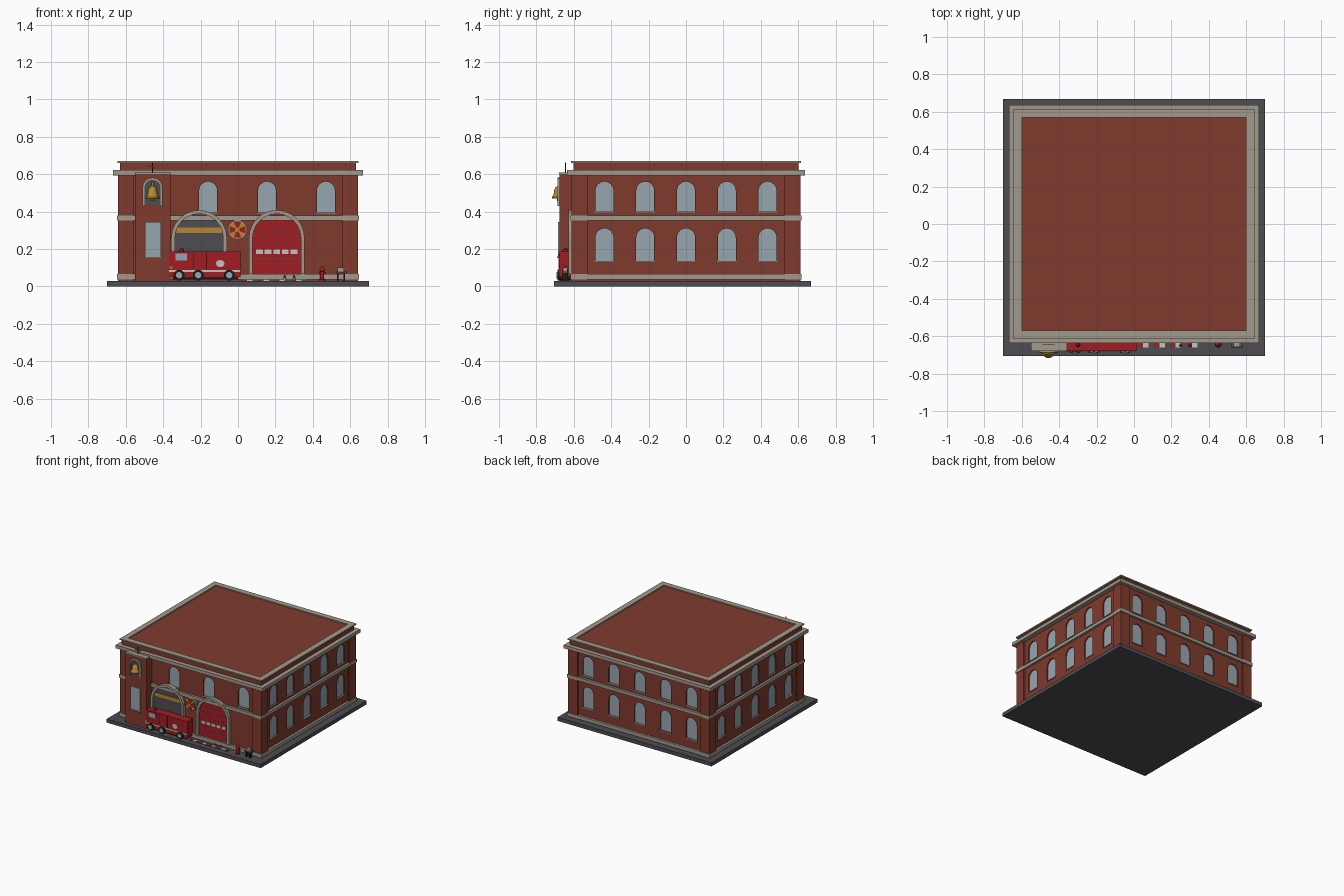
import bpy, bmesh
from math import pi, sin, cos, radians
from mathutils import Matrix, Vector

if "Cube" in bpy.data.objects:
    bpy.data.objects.remove(bpy.data.objects["Cube"])


def material(name, rgb):
    m = bpy.data.materials.new(name)
    m.use_nodes = True
    m.diffuse_color = (*rgb, 1)
    m.node_tree.nodes["Principled BSDF"].inputs["Base Color"].default_value = (*rgb, 1)
    return m


brick = material("brick", (.215, .043, .026))
stone = material("pale stone", (.36, .32, .26))
slate = material("dark slate", (.075, .075, .085))
glass = material("window glass", (.31, .38, .43))
red = material("bright red", (.36, .012, .016))
gold = material("gold", (.48, .24, .03))
black = material("black", (.012, .012, .014))
white = material("off white", (.55, .55, .53))


def finish(name, bm, mat):
    bmesh.ops.recalc_face_normals(bm, faces=bm.faces)
    mesh = bpy.data.meshes.new(name)
    bm.to_mesh(mesh)
    bm.free()
    mesh.materials.append(mat)
    ob = bpy.data.objects.new(name, mesh)
    bpy.context.collection.objects.link(ob)
    return ob


def box(name, x0, x1, y0, y1, z0, z1, mat):
    bm = bmesh.new()
    bmesh.ops.create_cube(bm, size=1)
    for v in bm.verts:
        v.co = Vector((x1 if v.co.x > 0 else x0, y1 if v.co.y > 0 else y0, z1 if v.co.z > 0 else z0))
    return finish(name, bm, mat)


def slab(name, hx, hy, z0, z1, mat):
    return box(name, -hx, hx, -hy, hy, z0, z1, mat)


def add_prism(bm, pts, d0, d1, side=0):
    # outline on a wall plane, extruded outward from depth d0 to d1
    m = Matrix.Rotation(side * pi / 2, 4, 'Z') @ Matrix.Rotation(pi / 2, 4, 'X')
    lo = [bm.verts.new(m @ Vector((u, v, d0))) for u, v in pts]
    hi = [bm.verts.new(m @ Vector((u, v, d1))) for u, v in pts]
    bm.faces.new(lo[::-1])
    bm.faces.new(hi)
    for i in range(len(pts)):
        j = (i + 1) % len(pts)
        bm.faces.new((lo[i], lo[j], hi[j], hi[i]))


def prism(name, pts, d0, d1, mat, side=0):
    bm = bmesh.new()
    add_prism(bm, pts, d0, d1, side)
    return finish(name, bm, mat)


def rect(u0, u1, v0, v1):
    return [(u0, v0), (u1, v0), (u1, v1), (u0, v1)]


def arch(u, half, v0, top, n=12):
    spring = top - half
    arc = [(u + half * cos(pi * i / n), spring + half * sin(pi * i / n)) for i in range(n + 1)]
    return [(u + half, v0)] + arc + [(u - half, v0)]


def arch_band(u, half, v0, top, w):
    return arch(u, half, v0, top) + arch(u, half - w, v0, top - w)[::-1]


def disc(u, v, r, n=16):
    return [(u + r * cos(2 * pi * i / n), v + r * sin(2 * pi * i / n)) for i in range(n)]


def lathe(name, profile, at, mat, n=16):
    bm = bmesh.new()
    rings = [[bm.verts.new((at[0] + r * cos(2 * pi * i / n), at[1] + r * sin(2 * pi * i / n), at[2] + z))
              for i in range(n)] for r, z in profile]
    for a, b in zip(rings, rings[1:]):
        for i in range(n):
            bm.faces.new((a[i], a[i - 1], b[i - 1], b[i]))
    bm.faces.new(rings[0])
    bm.faces.new(rings[-1])
    ob = finish(name, bm, mat)
    bpy.context.view_layer.objects.active = ob
    ob.select_set(True)
    bpy.ops.object.shade_smooth_by_angle(angle=radians(40))
    ob.select_set(False)
    return ob


# Ground slab and main walls
HX, HY = .63, .60
box("ground_slab", -.7, .7, -.705, .668, 0, .03, slate)
walls = slab("walls", HX, HY, .025, .60, brick)

# Arched windows, recessed into the walls
windows = [(0, u, .395, .56, HY) for u in (-.16, .155, .47)]
for side, step, depth in ((1, .218, HX), (2, .235, HY), (3, .218, HX)):
    for i in range(-2, 3):
        windows += [(side, i * step, .40, .56, depth), (side, i * step, .135, .31, depth)]
cut, panes, sills = bmesh.new(), bmesh.new(), bmesh.new()
for side, u, v0, v1, d in windows:
    add_prism(cut, arch(u, .048, v0, v1), d - .014, d + .02, side)
    add_prism(panes, arch(u, .048, v0, v1), d - .02, d - .009, side)
    add_prism(sills, rect(u - .052, u + .052, v0 - .006, v0), d - .01, d + .006, side)
cutter = finish("window_cutter", cut, brick)
cutter.hide_render = True
finish("window_panes", panes, glass)
finish("window_sills", sills, stone)
mod = walls.modifiers.new("windows", 'BOOLEAN')
mod.operation, mod.solver, mod.object = 'DIFFERENCE', 'EXACT', cutter
bpy.context.view_layer.objects.active = walls
bpy.ops.object.modifier_apply(modifier=mod.name)
bpy.data.objects.remove(cutter)

# Corner pilasters
for sx in (-1, 1):
    for sy in (-1, 1):
        xs, ys = sorted((sx * .558, sx * .642)), sorted((sy * .527, sy * .612))
        box("corner_pilaster", *xs, *ys, .03, .60, brick)

# Stone courses, cornice, parapet and coping
slab("base_course", .648, .618, .036, .065, stone)
slab("belt_course", .648, .618, .352, .378, stone)
slab("cornice", .667, .637, .594, .621, stone)
slab("parapet", .632, .602, .62, .661, brick)
for s in (-1, 1):
    box("coping_side", *sorted((s * .60, s * .645)), -.615, .615, .66, .67, stone)
    box("coping_end", -.60, .60, *sorted((s * .57, s * .615)), .66, .67, stone)

# Bell tower
TX = -.457
box("tower", -.55, -.36, -.675, -.59, .03, .602, brick)
box("tower_cap", -.552, -.358, -.678, -.59, .60, .608, stone)
prism("bell_niche", arch(TX, .045, .435, .572), .674, .678, slate)
prism("bell_niche_surround", arch_band(TX, .054, .43, .581, .011), .674, .686, stone)
prism("tower_window", rect(-.497, -.412, .16, .345), .674, .684, glass)
prism("tower_window_sill", rect(-.502, -.407, .153, .16), .674, .69, stone)
lathe("bell", [(.036, 0), (.036, .008), (.027, .018), (.024, .045), (.016, .06), (.006, .066), (.006, .085)],
      (TX, -.681, .47), gold)
lathe("bell_clapper", [(.008, 0), (.008, .016)], (TX, -.681, .457), gold, 8)

# Weather vane
lathe("vane_rod", [(.0025, 0), (.0025, .057)], (TX, -.645, .606), black, 8)
prism("vane_arrow", [(-.49, .638), (-.44, .638), (-.44, .632), (-.425, .64),
                     (-.44, .648), (-.44, .642), (-.49, .642)], .643, .647, gold)

# Two arched vehicle bays
for u, mat, label in ((-.208, slate, "open_bay"), (.207, red, "bay_door")):
    prism(label, arch(u, .13, .068, .392), .595, .608, mat)
    prism(label + "_surround", arch_band(u, .149, .066, .408, .02), .595, .628, stone)
prism("open_bay_sign", rect(-.33, -.085, .286, .315), .605, .614, gold)
for i in range(5):
    u = .115 + i * .046
    prism("bay_door_pane", rect(u - .018, u + .018, .174, .196), .605, .612, white)
for z in (.12, .15, .22, .27, .31):
    prism("bay_door_groove", rect(.08, .334, z, z + .003), .605, .609, slate)

# Round emblem between the bays
EX, EZ = -.003, .303
prism("emblem_rim", disc(EX, EZ, .052, 20), .595, .618, stone)
prism("emblem_field", disc(EX, EZ, .045, 20), .61, .621, gold)
for k in range(4):
    a = k * pi / 2
    petal = [(.008, -.006), (.043, -.02), (.043, .02), (.008, .006)]
    prism("emblem_petal", [(EX + r * cos(a) - t * sin(a), EZ + r * sin(a) + t * cos(a)) for r, t in petal],
          .615, .624, red)
prism("emblem_centre", disc(EX, EZ, .013, 12), .615, .627, gold)

# Fire engine parked along the front
box("engine_body", -.368, .014, -.678, -.61, .05, .187, red)
box("engine_chassis", -.35, 0, -.67, -.61, .038, .052, black)
prism("engine_cab_window", rect(-.333, -.272, .138, .175), .676, .682, glass)
prism("engine_stripe", rect(-.368, .014, .078, .088), .676, .682, white)
prism("engine_crest", [(-.095 + u * 1.2, .122 + v) for u, v in disc(0, 0, .019)], .676, .683, white)
prism("engine_headlamp", rect(-.366, -.35, .095, .107), .676, .683, gold)
for u in (-.24, -.17):
    prism("engine_locker_line", rect(u, u + .003, .092, .18), .676, .68, black)
lathe("engine_beacon", [(.012, 0), (.012, .012), (.006, .018)], (-.3, -.645, .186), red, 10)
for u in (-.315, -.213, -.047):
    prism("engine_tyre", disc(u, .06, .029), .62, .688, black)
    prism("engine_hub", disc(u, .06, .017, 12), .68, .693, glass)

# Striped kerb line in front of the bay door
for i in range(12):
    u = .02 + i * .029
    box("kerb_stripe", u, u + .029, -.66, -.635, .029, .036, (red, white, slate)[i % 3])

# Traffic cones, hydrant and bench
for u in (.25, .30):
    lathe("cone_foot", [(.013, 0), (.013, .005)], (u, -.648, .03), red, 8)
    lathe("cone_band", [(.009, 0), (.006, .012)], (u, -.648, .035), white, 8)
    lathe("cone_tip", [(.006, 0), (.002, .013)], (u, -.648, .047), red, 8)
lathe("hydrant", [(.017, 0), (.017, .008), (.011, .01), (.011, .05), (.015, .052), (.015, .058),
                  (.01, .072), (.004, .08)], (.45, -.645, .03), red, 12)
box("hydrant_outlets", .432, .468, -.651, -.639, .064, .076, red)
for u in (.533, .568):
    box("bench_leg", u - .004, u + .004, -.66, -.632, .03, .075, black)
box("bench_seat", .52, .58, -.662, -.63, .072, .08, slate)
box("bench_box", .533, .568, -.658, -.634, .08, .102, stone)
